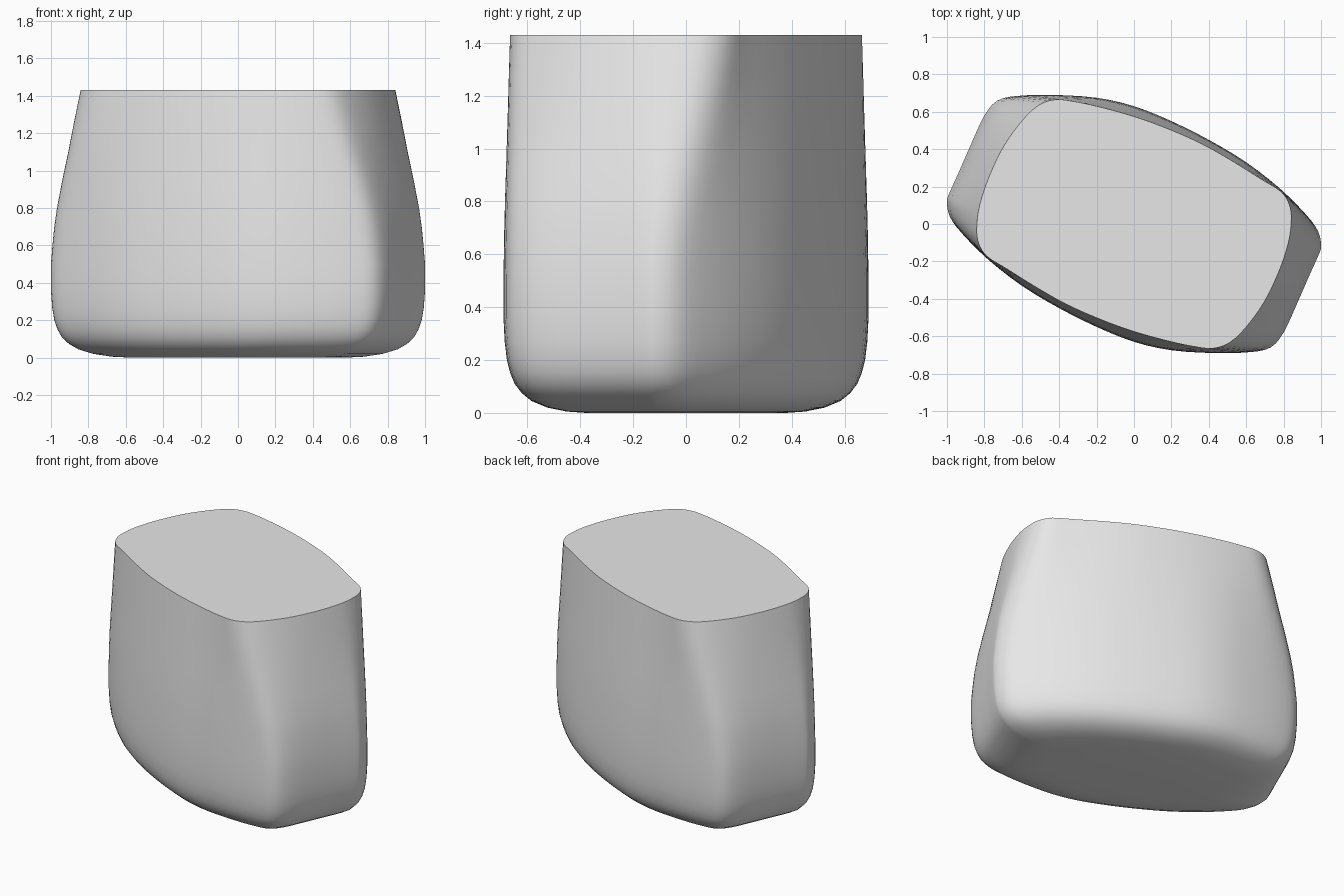
import bpy, bmesh, math
from mathutils import Vector

if "Cube" in bpy.data.objects:
    bpy.data.objects.remove(bpy.data.objects["Cube"])

# Half outlines; the other half is the same turned by 180 degrees
BELLY = [(1, -.12), (.985, -.04), (.92, .05), (.78, .19), (.6, .33), (.4, .45),
         (.2, .55), (0, .63), (-.2, .675), (-.43, .69), (-.62, .685), (-.73, .66),
         (-.8, .58), (-.87, .43), (-.94, .27), (-.985, .17)]
RIM = [(.84, 0), (.835, .09), (.79, .17), (.68, .24), (.52, .34), (.36, .43),
       (.18, .51), (0, .575), (-.18, .625), (-.32, .655), (-.42, .665), (-.51, .635),
       (-.6, .55), (-.7, .41), (-.78, .24), (-.825, .1)]
HEIGHT = 1.43


def smooth_outline(half, steps=3):
    """Closed Catmull-Rom curve through the half outline and its turned copy."""
    p = [Vector(q) for q in half]
    p += [-q for q in p]
    n, out = len(p), []
    for i in range(n):
        a, b, c, d = p[i - 1], p[i], p[(i + 1) % n], p[(i + 2) % n]
        for s in range(steps):
            t = s / steps
            out.append(0.5 * (2 * b + (c - a) * t + (2 * a - 5 * b + 4 * c - d) * t * t
                              + (3 * b - a - 3 * c + d) * t ** 3))
    return out


belly, rim = smooth_outline(BELLY), smooth_outline(RIM)
angle = math.radians(-25)
long_axis = Vector((math.cos(angle), math.sin(angle)))
short_axis = Vector((-math.sin(angle), math.cos(angle)))


def inset(q, d):
    """Shrink along the body's own long and short axes."""
    return (long_axis * q.dot(long_axis) * (1 - 1.15 * d / .93)
            + short_axis * q.dot(short_axis) * (1 - .85 * d / .6))


# Rings as (height, inset, blend from belly to rim)
RINGS = [(0, .34, 0), (.005, .26, 0), (.02, .18, 0), (.045, .115, 0), (.075, .075, 0),
         (.11, .046, 0), (.15, .028, 0), (.2, .014, 0), (.27, .005, 0), (.36, 0, 0),
         (.5, 0, 0), (.6, 0, .05), (.7, 0, .11), (.8, 0, .2), (.95, 0, .38),
         (1.1, 0, .58), (1.27, 0, .79), (HEIGHT, 0, 1)]

# Body: lofted rings closed by a flat base and a flat top
bm = bmesh.new()
loops = [[bm.verts.new((*inset(a.lerp(b, f), d), z)) for a, b in zip(belly, rim)]
         for z, d, f in RINGS]
count = len(belly)
for low, high in zip(loops, loops[1:]):
    for i in range(count):
        j = (i + 1) % count
        bm.faces.new((low[i], low[j], high[j], high[i]))
bm.faces.new(loops[0][::-1])
bm.faces.new(loops[-1])
bmesh.ops.recalc_face_normals(bm, faces=bm.faces)

mesh = bpy.data.meshes.new("body")
bm.to_mesh(mesh)
bm.free()
body = bpy.data.objects.new("body", mesh)
bpy.context.collection.objects.link(body)

grey = bpy.data.materials.new("light grey")
grey.diffuse_color = (.8, .8, .8, 1)
grey.use_nodes = True
grey.node_tree.nodes["Principled BSDF"].inputs["Base Color"].default_value = grey.diffuse_color
mesh.materials.append(grey)

bpy.context.view_layer.objects.active = body
body.select_set(True)
bpy.ops.object.shade_smooth_by_angle(angle=math.radians(40))
